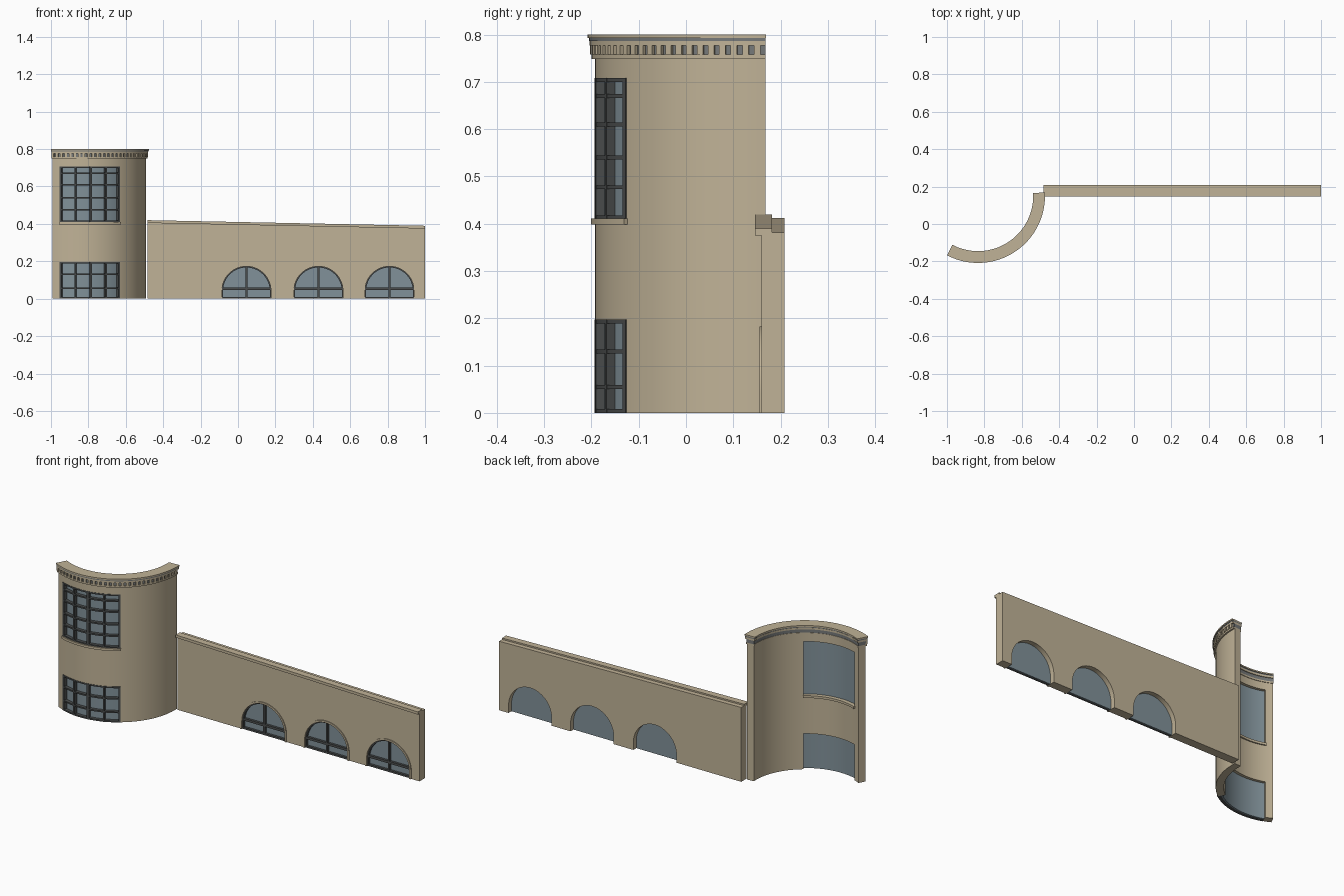
import bpy, bmesh
from math import sin, cos, pi, radians

if "Cube" in bpy.data.objects:
    bpy.data.objects.remove(bpy.data.objects["Cube"], do_unlink=True)


def material(name, rgb):
    m = bpy.data.materials.new(name)
    m.use_nodes = True
    m.diffuse_color = (*rgb, 1)
    bsdf = m.node_tree.nodes["Principled BSDF"]
    bsdf.inputs["Base Color"].default_value = (*rgb, 1)
    bsdf.inputs["Roughness"].default_value = 0.8
    return m


STONE = material("sandstone", (0.53, 0.45, 0.31))
GLASS = material("blue_grey_glass", (0.22, 0.285, 0.32))
FRAME = material("dark_frame", (0.07, 0.075, 0.075))
BAND = material("grey_band", (0.18, 0.19, 0.19))

CX, CY = -0.834, 0.15            # tower arc centre
A0, A1 = -27.6, 93.0             # tower arc ends, degrees from -y towards +x
W0, W1 = -20.2, 36.2             # tower window ends
LEFT, RIGHT = -0.484, 1.0        # long wall ends


def finish(name, bm, mat):
    bmesh.ops.recalc_face_normals(bm, faces=bm.faces)
    me = bpy.data.meshes.new(name)
    bm.to_mesh(me)
    bm.free()
    me.materials.append(mat)
    ob = bpy.data.objects.new(name, me)
    bpy.context.collection.objects.link(ob)
    return ob


def smooth(ob):
    bpy.ops.object.select_all(action='DESELECT')
    ob.select_set(True)
    bpy.context.view_layer.objects.active = ob
    bpy.ops.object.shade_smooth_by_angle(angle=radians(30))


def add_sector(bm, r0, r1, a0, a1, z0, z1):
    """Solid piece of a ring, swept from angle a0 to a1."""
    n = max(1, round((a1 - a0) / 2.5))
    rings = []
    for i in range(n + 1):
        a = radians(a0 + (a1 - a0) * i / n)
        rings.append([bm.verts.new((CX + r * sin(a), CY - r * cos(a), z))
                      for r, z in ((r0, z0), (r1, z0), (r1, z1), (r0, z1))])
    for p, q in zip(rings, rings[1:]):
        for k in range(4):
            j = (k + 1) % 4
            bm.faces.new((p[k], p[j], q[j], q[k]))
    bm.faces.new(rings[0])
    bm.faces.new(rings[-1])


def sectors(name, parts, mat, shade=True):
    bm = bmesh.new()
    for p in parts:
        add_sector(bm, *p)
    ob = finish(name, bm, mat)
    if shade:
        smooth(ob)
    return ob


def prism(name, outlines, y0, y1, mat):
    """Front outlines (x, z) extruded from y0 to y1."""
    bm = bmesh.new()
    for pts in outlines:
        face = bm.faces.new([bm.verts.new((x, y0, z)) for x, z in pts])
        ext = bmesh.ops.extrude_face_region(bm, geom=[face], use_keep_orig=True)
        for v in ext["geom"]:
            if isinstance(v, bmesh.types.BMVert):
                v.co.y = y1
    return finish(name, bm, mat)


def rect(x0, x1, z0, z1):
    return [(x0, z0), (x1, z0), (x1, z1), (x0, z1)]


# Curved tower wall with two window openings
windows = {"lower": (0.0, 0.197, (0.055, 0.13)),
           "upper": (0.41, 0.708, (0.477, 0.54, 0.61, 0.67))}
tower = sectors("tower_wall", [(0.303, 0.342, A0, A1, 0, 0.752)], STONE, False)
for key, (z0, z1, bars) in windows.items():
    low = z0 if z0 > 0 else -0.05
    cutter = sectors(key + "_cutter", [(0.25, 0.4, W0, W1, low, z1)], STONE, False)
    mod = tower.modifiers.new(key + "_opening", 'BOOLEAN')
    mod.object = cutter
    mod.solver = 'EXACT'
    bpy.ops.object.select_all(action='DESELECT')
    tower.select_set(True)
    bpy.context.view_layer.objects.active = tower
    bpy.ops.object.modifier_apply(modifier=mod.name)
    bpy.data.objects.remove(cutter, do_unlink=True)

    # Glass and glazing bars
    sectors(key + "_tower_glass", [(0.318, 0.326, W0, W1, z0, z1)], GLASS)
    parts = []
    for i in range(5):
        a = W0 + (W1 - W0) * i / 4
        h = 1.1 if i == 2 else 0.8
        a = min(max(a, W0 + h), W1 - h)
        parts.append((0.324, 0.345, a - h, a + h, z0, z1))
    for z in (z0 + 0.004, *bars, z1 - 0.004):
        parts.append((0.325, 0.344, W0, W1, z - 0.004, z + 0.004))
    sectors(key + "_tower_window_frame", parts, FRAME)
smooth(tower)

sectors("tower_window_sill", [(0.296, 0.351, W0 - 0.5, W1 + 0.5, 0.398, 0.411)], STONE)

# Tower cornice: mouldings, grey bands and dentils
sectors("cornice_mouldings", [(0.3, 0.35, A0, A1, 0.749, 0.758),
                              (0.298, 0.354, A0, A1, 0.777, 0.787),
                              (0.295, 0.358, A0, A1, 0.793, 0.8)], STONE)
sectors("cornice_bands", [(0.302, 0.345, A0, A1, 0.758, 0.777),
                          (0.299, 0.355, A0, A1, 0.787, 0.793)], BAND)
COUNT = 30
step = (A1 - A0) / COUNT
sectors("cornice_dentils",
        [(0.34, 0.353, A0 + step * i, A0 + step * (i + 0.55), 0.758, 0.777)
         for i in range(COUNT)], STONE)

# Long wall with arched openings and a gently falling top
SPRING = 0.042
CENTRES = (0.045, 0.43, 0.81)


def arch(cx, r, n=28):
    """Arch outline from the left foot over the top to the right foot."""
    curve = [(cx - r * cos(pi * i / n), SPRING + r * sin(pi * i / n))
             for i in range(n + 1)]
    return [(cx - r, 0), *curve, (cx + r, 0)]


outline = [(LEFT, 0)]
for c in CENTRES:
    outline += arch(c, 0.132)
outline += [(RIGHT, 0), (RIGHT, 0.382), (LEFT, 0.412)]
smooth(prism("long_wall", [outline], 0.16, 0.208, STONE))
prism("long_wall_coping", [[(LEFT, 0.405), (RIGHT, 0.375),
                            (RIGHT, 0.39), (LEFT, 0.42)]], 0.146, 0.182, STONE)

# Arched windows
for i, c in enumerate(CENTRES, 1):
    tag = f"_{i}"
    smooth(prism("arch_surround" + tag, [arch(c, 0.141) + arch(c, 0.131)[::-1]],
                 0.155, 0.165, STONE))
    prism("arch_glass" + tag, [arch(c, 0.132)], 0.176, 0.182, GLASS)
    smooth(prism("arch_frame" + tag, [arch(c, 0.132) + arch(c, 0.125)[::-1]],
                 0.164, 0.178, FRAME))
    prism("arch_bars" + tag, [rect(c - 0.005, c + 0.005, 0, 0.17),
                              rect(c - 0.13, c + 0.13, 0.047, 0.06),
                              rect(c - 0.13, c + 0.13, 0, 0.01)],
          0.163, 0.178, FRAME)
